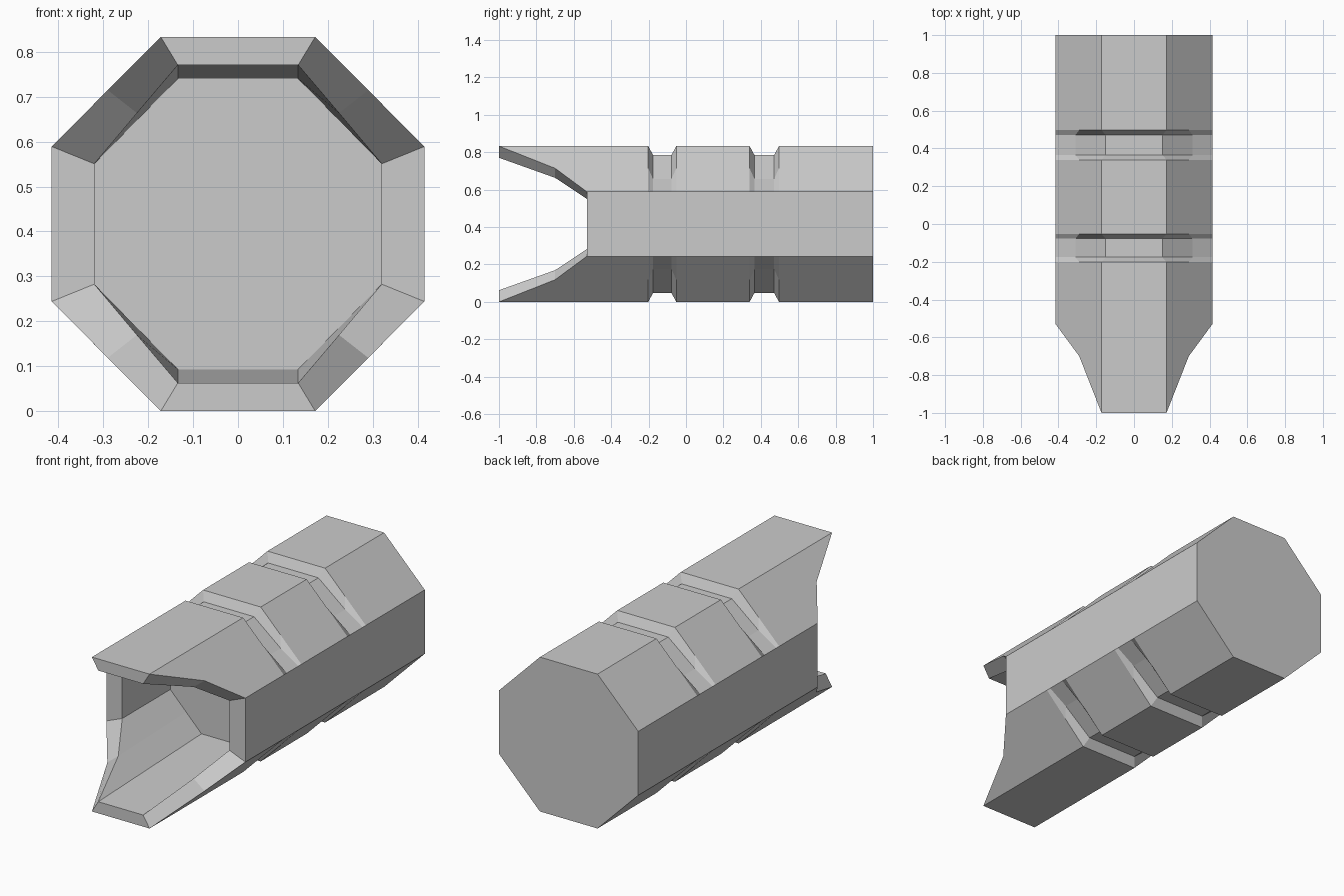
import bpy, bmesh, math

if "Cube" in bpy.data.objects:
    bpy.data.objects.remove(bpy.data.objects["Cube"])

CZ = 0.4165  # height of the tube axis

# Quarter cross-sections: (x, z above axis) for top corner, middle of bevel, side corner
OUTER = [(0.172, 0.4165), (0.29, 0.298), (0.415, 0.1725)]
GROOVE = [(0.15, 0.3685), (0.31, 0.24), (0.415, 0.1725)]
RIM = [(0.134, 0.354), (0.225, 0.247), (0.32, 0.134)]
CAVITY = [(0.134, 0.3235), (0.225, 0.231), (0.32, 0.134)]
MOUTH = [-1.0, -0.70, -0.53]  # swept-back cut of the open end

bm = bmesh.new()


def ring(quarter, ys):
    """Mirror a quarter section into a full 12-point loop."""
    if not isinstance(ys, list):
        ys = [ys] * 3
    q = [(x, y, z) for (x, z), y in zip(quarter, ys)]
    pts = q + [(x, y, -z) for x, y, z in q[::-1]]
    pts += [(-x, y, z) for x, y, z in pts[::-1]]
    return [bm.verts.new((x, y, z + CZ)) for x, y, z in pts]


# Cavity, rim and outer skin in one run
rings = [ring(CAVITY, -0.12), ring(RIM, MOUTH), ring(OUTER, MOUTH)]

# Two grooves cut across the top and bottom faces
for y in (-0.202, 0.34):
    w = 0.15 if y < 0 else 0.157
    rings += [ring(OUTER, y), ring(GROOVE, y + 0.026),
              ring(GROOVE, y + w - 0.026), ring(OUTER, y + w)]
rings.append(ring(OUTER, 1.0))

for a, b in zip(rings, rings[1:]):
    for i in range(12):
        j = (i + 1) % 12
        bm.faces.new((a[i], a[j], b[j], b[i]))

# Cavity floor and closed back end
bm.faces.new(rings[0])
bm.faces.new(rings[-1])

bmesh.ops.recalc_face_normals(bm, faces=bm.faces)
bmesh.ops.dissolve_limit(bm, angle_limit=math.radians(0.3),
                         verts=bm.verts, edges=bm.edges)

mesh = bpy.data.meshes.new("grooved_octagonal_tube")
bm.to_mesh(mesh)
bm.free()
obj = bpy.data.objects.new("grooved_octagonal_tube", mesh)
bpy.context.collection.objects.link(obj)
